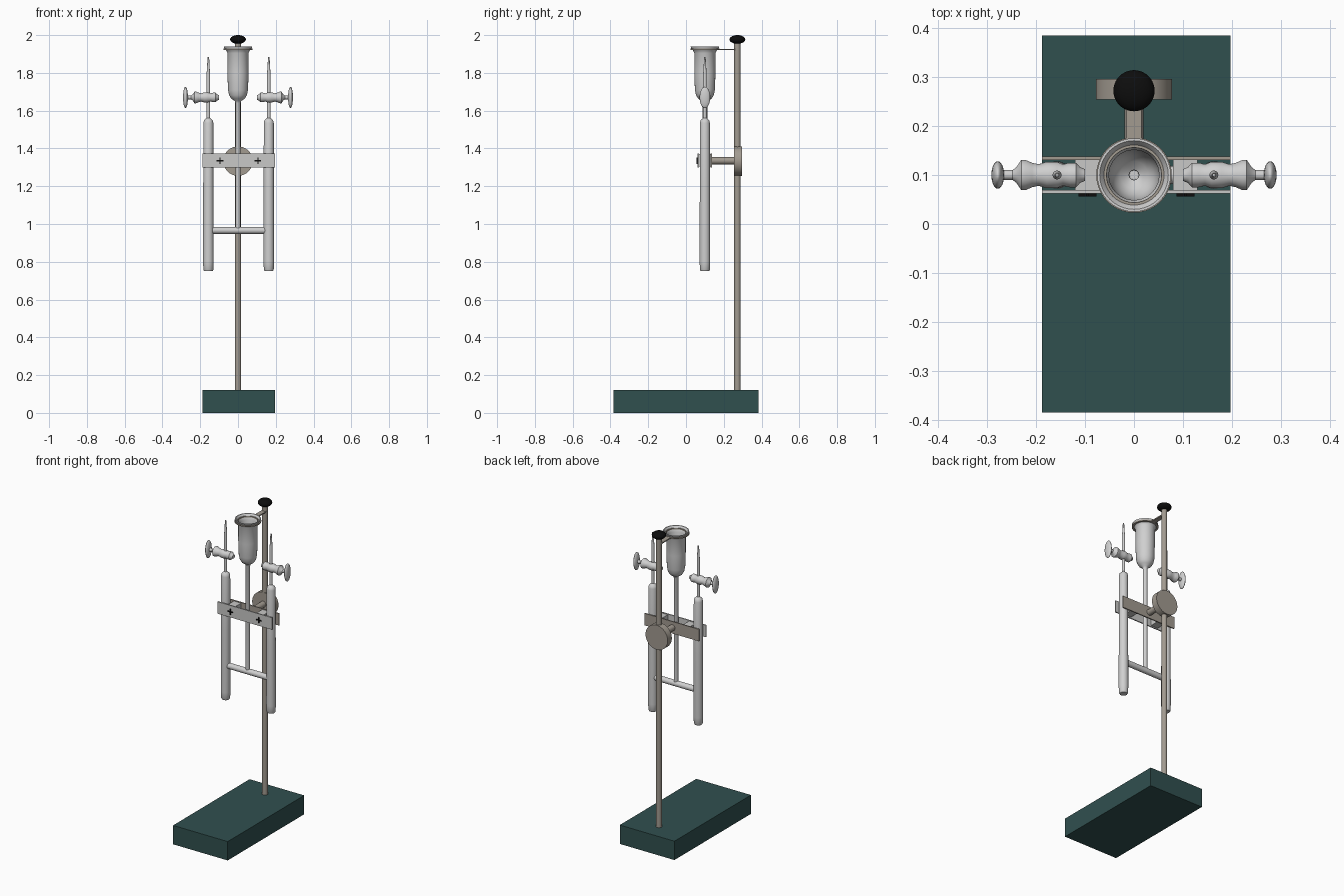
import bpy, bmesh, math
from mathutils import Matrix, Vector

if "Cube" in bpy.data.objects:
    bpy.data.objects.remove(bpy.data.objects["Cube"])


def material(name, rgb):
    m = bpy.data.materials.new(name)
    m.diffuse_color = (*rgb, 1)
    m.use_nodes = True
    m.node_tree.nodes["Principled BSDF"].inputs["Base Color"].default_value = m.diffuse_color
    return m


GREEN = material("dark green", (0.030, 0.080, 0.078))
GLASS = material("pale grey glass", (0.63, 0.63, 0.63))
METAL = material("warm grey metal", (0.36, 0.325, 0.28))
PLATE = material("light grey plate", (0.58, 0.58, 0.57))
BLACK = material("black", (0.004, 0.004, 0.004))

TO_X = Matrix.Rotation(math.pi / 2, 4, 'Y')    # local z -> +x
TO_Y = Matrix.Rotation(-math.pi / 2, 4, 'X')   # local z -> +y
UP = Matrix.Identity(4)


def finish(name, bm, mat, smooth=True):
    bmesh.ops.remove_doubles(bm, verts=bm.verts, dist=1e-6)
    bmesh.ops.recalc_face_normals(bm, faces=bm.faces)
    me = bpy.data.meshes.new(name)
    bm.to_mesh(me)
    bm.free()
    me.materials.append(mat)
    ob = bpy.data.objects.new(name, me)
    bpy.context.collection.objects.link(ob)
    if smooth:
        bpy.ops.object.select_all(action='DESELECT')
        ob.select_set(True)
        bpy.context.view_layer.objects.active = ob
        bpy.ops.object.shade_smooth_by_angle(angle=math.radians(35))
    return ob


def lathe(name, profile, mat, origin=(0, 0, 0), rot=UP, scale=(1, 1, 1), n=40):
    """Spin (radius, height) points about local z, then turn, scale and place."""
    bm = bmesh.new()
    vs = [bm.verts.new((r, 0, z)) for r, z in profile]
    es = [bm.edges.new(p) for p in zip(vs, vs[1:])]
    bmesh.ops.spin(bm, geom=vs + es, cent=(0, 0, 0), axis=(0, 0, 1),
                   angle=2 * math.pi, steps=n, use_merge=True)
    bm.transform(Matrix.Translation(origin) @ Matrix.Diagonal((*scale, 1)) @ rot)
    return finish(name, bm, mat)


def rod(name, r, length, mat, origin, rot=UP):
    return lathe(name, [(0, 0), (r, 0), (r, length), (0, length)], mat, origin, rot)


def box(name, lo, hi, mat):
    lo, hi = Vector(lo), Vector(hi)
    bm = bmesh.new()
    bmesh.ops.create_cube(bm, size=1)
    bm.transform(Matrix.Translation((lo + hi) / 2) @ Matrix.Diagonal((*(hi - lo), 1)))
    return finish(name, bm, mat, False)


def ball(steps=12):
    return [(math.sin(math.pi * i / steps), -math.cos(math.pi * i / steps))
            for i in range(steps + 1)]


GY = 0.10      # depth of the glassware
RY = 0.272     # depth of the stand rod
CZ = 1.335     # clamp height

# Stand: base, rod and cap
box("base", (-0.188, -0.385, 0), (0.197, 0.385, 0.12), GREEN)
rod("stand_rod", 0.017, 1.86, METAL, (0, RY, 0.11))
lathe("rod_cap", ball(), BLACK, (0, RY, 1.977), scale=(0.042, 0.042, 0.023))

# Support ring and its arm
lathe("support_ring", [(0.056, 1.920), (0.077, 1.920), (0.077, 1.928),
                       (0.056, 1.928), (0.056, 1.920)], METAL, (0, GY, 0))
box("ring_arm", (-0.015, GY + 0.072, 1.920), (0.015, RY, 1.927), METAL)

# Open reservoir with its long stem
lathe("reservoir", [
    (0.0, 0.965), (0.013, 0.965), (0.013, 1.640), (0.018, 1.652), (0.036, 1.664),
    (0.047, 1.682), (0.053, 1.71), (0.056, 1.80), (0.056, 1.905), (0.062, 1.918),
    (0.074, 1.932), (0.075, 1.939), (0.070, 1.939), (0.059, 1.925), (0.051, 1.905),
    (0.051, 1.80), (0.048, 1.71), (0.040, 1.685), (0.028, 1.668), (0.010, 1.656),
    (0.009, 1.60), (0, 1.60)], GLASS, (0, GY, 0))

# Cross tube joining the two arms
rod("cross_tube", 0.018, 0.29, GLASS, (-0.142, GY, 0.966), TO_X)

for side, x in (("left", -0.157), ("right", 0.163)):
    s = -1 if x < 0 else 1
    # Gas tube with its fine nozzle
    lathe(side + "_gas_tube", [
        (0, 0.750), (0.022, 0.750), (0.026, 0.757), (0.028, 0.80), (0.027, 1.20),
        (0.0265, 1.535), (0.023, 1.549), (0.015, 1.556), (0.009, 1.562),
        (0.009, 1.80), (0.0075, 1.82), (0.004, 1.885), (0.002, 1.885),
        (0.002, 1.84), (0, 1.84)], GLASS, (x, GY, 0))
    # Stopcock barrel, pointing outwards
    lathe(side + "_stopcock", [
        (0, 0), (0.012, 0), (0.016, 0.010), (0.025, 0.018), (0.025, 0.032),
        (0.022, 0.045), (0.027, 0.058), (0.027, 0.078), (0.022, 0.095),
        (0.025, 0.108), (0.031, 0.122), (0.031, 0.130), (0.016, 0.140),
        (0.010, 0.148), (0.010, 0.175), (0, 0.175)],
        GLASS, (s * 0.100, GY, 1.670), TO_X, (s, 1, 1))
    # Flat oval handle
    lathe(side + "_stopcock_handle", ball(), GLASS, (s * 0.278, GY, 1.670),
          scale=(0.013, 0.028, 0.057))
    # Clamp spacer and cross-shaped screw mark
    cx = 0.005 + s * 0.10
    box(side + "_clamp_spacer", (cx - 0.025, 0.068, 1.305),
        (cx + 0.025, 0.132, 1.37), PLATE)
    box(side + "_screw_bar", (cx - 0.018, 0.056, CZ - 0.003),
        (cx + 0.018, 0.064, CZ + 0.003), BLACK)
    box(side + "_screw_post", (cx - 0.003, 0.056, CZ - 0.018),
        (cx + 0.003, 0.064, CZ + 0.018), BLACK)

# Clamp plates, arm and boss on the rod
box("clamp_front_plate", (-0.188, 0.062, 1.298), (0.197, 0.069, 1.374), PLATE)
box("clamp_back_plate", (-0.188, 0.131, 1.298), (0.197, 0.138, 1.374), METAL)
rod("clamp_arm", 0.019, 0.13, METAL, (0, 0.134, CZ), TO_Y)
rod("clamp_boss", 0.078, 0.042, METAL, (0, 0.254, CZ - 0.002), TO_Y)
